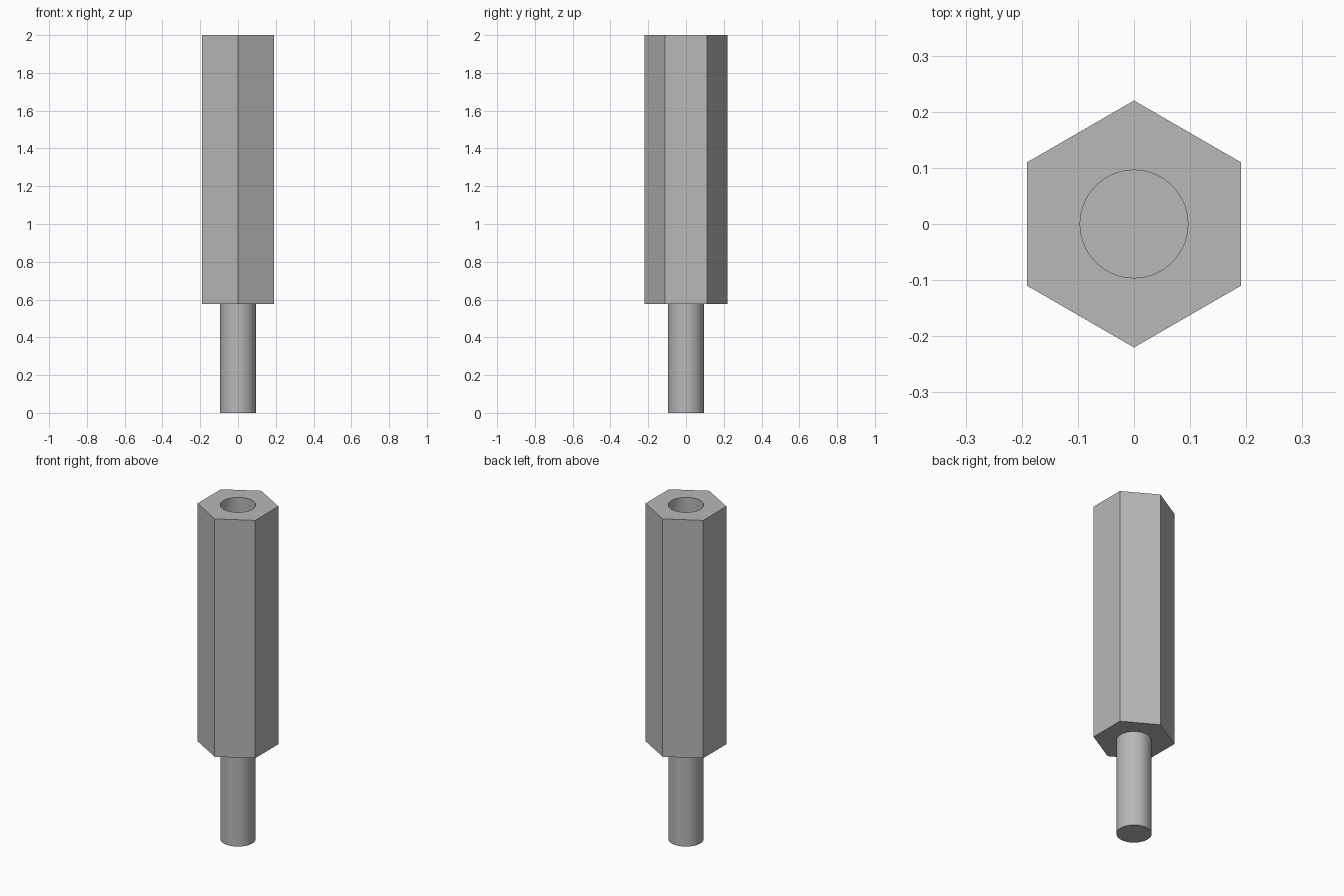
import bpy
import math

cube = bpy.data.objects.get("Cube")
if cube:
    bpy.data.objects.remove(cube, do_unlink=True)

HEX_RADIUS = 0.22
BORE_RADIUS = 0.096
STUD_RADIUS = 0.095
SHOULDER = 0.577
TOP = 2.0
BORE_DEPTH = 0.577

metal = bpy.data.materials.new("grey metal")
metal.use_nodes = True
colour = (0.48, 0.48, 0.48, 1.0)
metal.diffuse_color = colour
metal.node_tree.nodes["Principled BSDF"].inputs["Base Color"].default_value = colour


def prism(name, sides, radius, bottom, top, turn=0.0):
    """Upright prism spanning bottom to top."""
    bpy.ops.mesh.primitive_cylinder_add(
        vertices=sides, radius=radius, depth=top - bottom,
        location=(0, 0, (bottom + top) / 2), rotation=(0, 0, turn))
    obj = bpy.context.object
    obj.name = name
    obj.data.materials.append(metal)
    bpy.ops.object.transform_apply(location=True, rotation=True, scale=True)
    return obj


def smooth(obj):
    bpy.ops.object.select_all(action="DESELECT")
    obj.select_set(True)
    bpy.context.view_layer.objects.active = obj
    bpy.ops.object.shade_smooth_by_angle(angle=math.radians(30))


# Hexagonal body, with points facing front and back
body = prism("hex_body", 6, HEX_RADIUS, SHOULDER, TOP)

# Blind bore sunk into the top of the body
cutter = prism("bore_cutter", 64, BORE_RADIUS, TOP - BORE_DEPTH, TOP + 0.1)
cutter.hide_render = True
bore = body.modifiers.new("bore", "BOOLEAN")
bore.operation = "DIFFERENCE"
bore.solver = "EXACT"
bore.object = cutter
bpy.context.view_layer.objects.active = body
bpy.ops.object.modifier_apply(modifier=bore.name)
bpy.data.objects.remove(cutter, do_unlink=True)
smooth(body)

# Round stud below the body
stud = prism("stud", 64, STUD_RADIUS, 0.0, SHOULDER)
smooth(stud)
